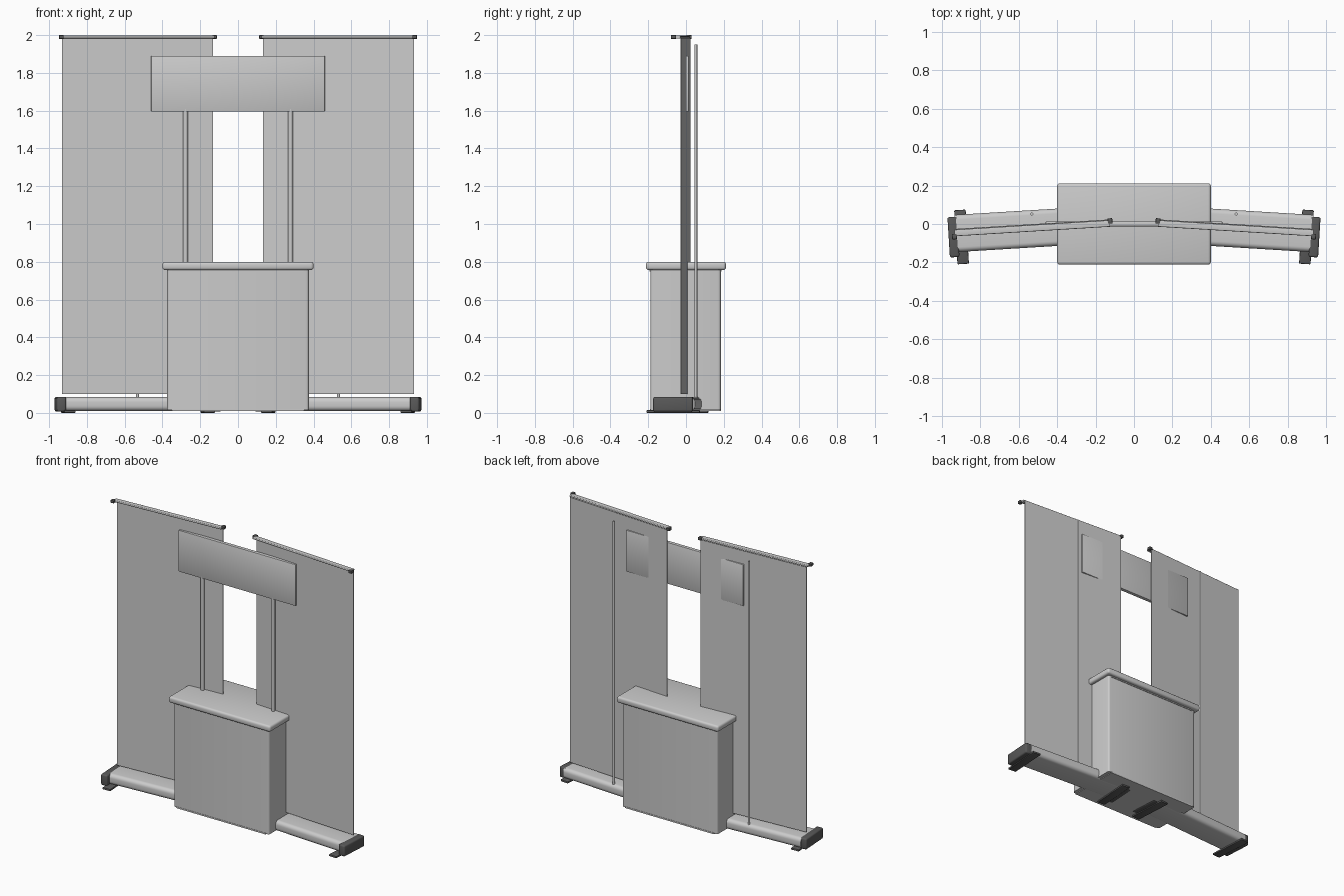
import bpy, bmesh, math

if "Cube" in bpy.data.objects:
    bpy.data.objects.remove(bpy.data.objects["Cube"])

ANGLE = math.radians(3.5)      # how far each banner stand is swung back
MID = (0.53, -0.025)           # centre of a banner stand in plan


def material(name, value):
    m = bpy.data.materials.new(name)
    m.diffuse_color = (value, value, value, 1)
    m.use_nodes = True
    m.node_tree.nodes["Principled BSDF"].inputs["Base Color"].default_value = m.diffuse_color
    return m


light = material("light_grey", 0.6)
dark = material("dark_grey", 0.1)


def finish(bm, name, mat, loc, rot):
    me = bpy.data.meshes.new(name)
    bmesh.ops.recalc_face_normals(bm, faces=bm.faces)
    bm.to_mesh(me)
    bm.free()
    ob = bpy.data.objects.new(name, me)
    bpy.context.collection.objects.link(ob)
    me.materials.append(mat)
    ob.location = loc
    ob.rotation_euler = (0, 0, rot)
    bpy.context.view_layer.objects.active = ob
    ob.select_set(True)
    bpy.ops.object.shade_smooth_by_angle(angle=math.radians(35))
    ob.select_set(False)
    return ob


def box(name, mat, loc, size, bevel=0.0, axis=None, rot=0.0, segments=3):
    """Box; the bevel rounds every edge, or only edges running along one axis."""
    bm = bmesh.new()
    bmesh.ops.create_cube(bm, size=1)
    bmesh.ops.scale(bm, vec=size, verts=bm.verts)
    if bevel:
        edges = [e for e in bm.edges if axis is None or
                 abs(e.verts[0].co[axis] - e.verts[1].co[axis]) > 1e-6]
        bmesh.ops.bevel(bm, geom=edges, offset=bevel, segments=segments,
                        profile=0.5, affect='EDGES')
    return finish(bm, name, mat, loc, rot)


def tube(name, mat, x, y, z0, z1, r):
    bm = bmesh.new()
    bmesh.ops.create_cone(bm, cap_ends=True, segments=16, radius1=r, radius2=r, depth=z1 - z0)
    return finish(bm, name, mat, (x, y, (z0 + z1) / 2), 0)


# Counter: body, worktop and thin trims
box("counter_body", light, (0, -0.002, 0.388), (0.75, 0.372, 0.745), 0.014, axis=2)
box("counter_worktop", light, (0, 0, 0.778), (0.8, 0.424, 0.044), 0.014)
box("counter_upper_trim", light, (0, -0.002, 0.752), (0.7, 0.38, 0.008))
box("counter_lower_trim", light, (0, -0.002, 0.016), (0.7, 0.376, 0.01))

# Header sign above the counter
box("header_sign", light, (0, 0.001, 1.743), (0.92, 0.026, 0.295), 0.004, segments=2)

for side, word in ((1, "right"), (-1, "left")):
    rot = -ANGLE * side

    def place(u, v, z):
        """Stand coordinates (u outward, v back) to scene coordinates."""
        x = MID[0] + u * math.cos(ANGLE) + v * math.sin(ANGLE)
        y = MID[1] - u * math.sin(ANGLE) + v * math.cos(ANGLE)
        return (side * x, y, z)

    # Header post
    tube("header_post_" + word, light, side * 0.278, 0.0, 0.79, 1.61, 0.0125)

    # Banner sheet, top rail and support pole
    box("banner_sheet_" + word, light, place(0, 0.022, 1.042), (0.8, 0.004, 1.884), rot=rot)
    box("top_rail_" + word, light, place(0, 0.003, 1.99), (0.81, 0.034, 0.014),
        0.005, axis=0, rot=rot)
    tube("support_pole_" + word, light, side * 0.532, 0.052, 0.07, 1.95, 0.008)

    # Cassette base
    box("cassette_" + word, light, place(0, 0, 0.047), (0.8, 0.194, 0.074),
        0.026, axis=0, rot=rot, segments=5)

    for end, place_word in ((1, "outer"), (-1, "inner")):
        tag = place_word + "_" + word
        # Cassette end cap, rail end cap and floor foot
        box("cassette_cap_" + tag, dark, place(end * 0.412, -0.018, 0.046),
            (0.05, 0.21, 0.078), 0.01, rot=rot)
        box("rail_cap_" + tag, dark, place(end * 0.407, -0.016 * end, 1.99),
            (0.024, 0.028, 0.02), 0.003, rot=rot, segments=2)
        box("foot_" + tag, dark, place(end * 0.37, -0.02, 0.007),
            (0.06, 0.282, 0.014), 0.004, rot=rot, segments=2)
